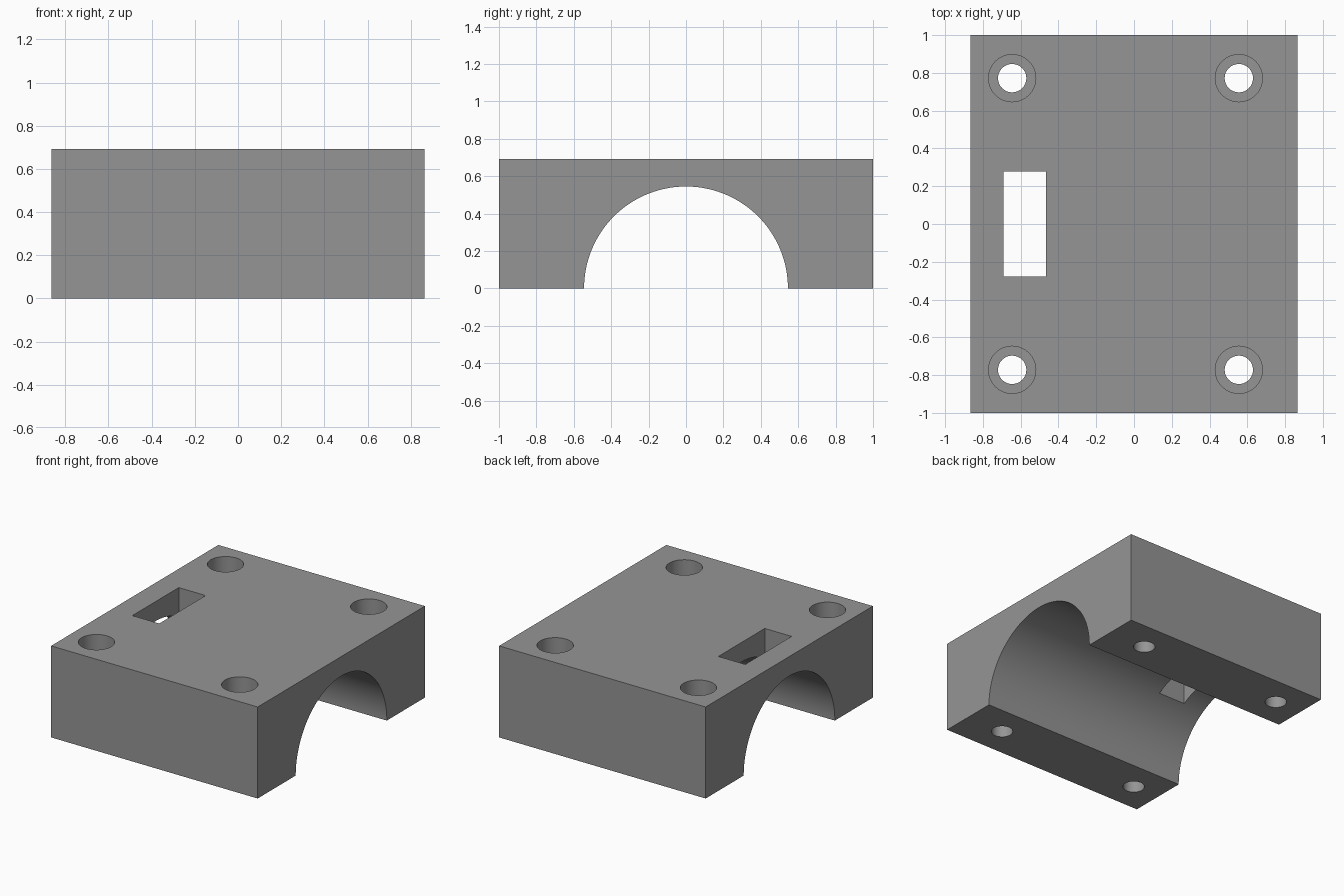
import bpy, math

if "Cube" in bpy.data.objects:
    bpy.data.objects.remove(bpy.data.objects["Cube"])

HX, HY, H = 0.865, 1.0, 0.693     # half width, half length, height
BORE_R = 0.545
HOLE_R, COUNTERBORE_R, COUNTERBORE_DEPTH = 0.075, 0.125, 0.35

grey = bpy.data.materials.new("grey")
grey.diffuse_color = (0.30, 0.30, 0.30, 1)
grey.use_nodes = True
grey.node_tree.nodes["Principled BSDF"].inputs["Base Color"].default_value = grey.diffuse_color


def add_cylinder(name, radius, z0, z1, x, y, sides=48):
    bpy.ops.mesh.primitive_cylinder_add(vertices=sides, radius=radius, depth=z1 - z0,
                                        location=(x, y, (z0 + z1) / 2))
    bpy.context.object.name = name
    return bpy.context.object


def cut(target, cutter):
    cutter.hide_render = True
    mod = target.modifiers.new("cut", 'BOOLEAN')
    mod.operation, mod.solver, mod.object = 'DIFFERENCE', 'EXACT', cutter
    bpy.context.view_layer.objects.active = target
    bpy.ops.object.modifier_apply(modifier=mod.name)
    bpy.data.objects.remove(cutter, do_unlink=True)


# Block with a half-round channel, extruded along x from a y-z profile
steps = 96
profile = [(-HY, 0), (-HY, H), (HY, H), (HY, 0)]
profile += [(BORE_R * math.cos(math.pi * i / steps), BORE_R * math.sin(math.pi * i / steps))
            for i in range(steps + 1)]
n = len(profile)
verts = [(x, y, z) for x in (-HX, HX) for y, z in profile]
faces = [tuple(range(n)), tuple(range(2 * n - 1, n - 1, -1))]
faces += [(i, i + n, (i + 1) % n + n, (i + 1) % n) for i in range(n)]
mesh = bpy.data.meshes.new("clamp_block")
mesh.from_pydata(verts, [], faces)
block = bpy.data.objects.new("clamp_block", mesh)
bpy.context.collection.objects.link(block)
mesh.materials.append(grey)
bpy.context.view_layer.update()
bpy.context.view_layer.objects.active = block
bpy.ops.object.mode_set(mode='EDIT')
bpy.ops.mesh.select_all(action='SELECT')
bpy.ops.mesh.normals_make_consistent(inside=False)
bpy.ops.object.mode_set(mode='OBJECT')

# Four counterbored screw holes
for x in (-0.645, 0.555):
    for y in (-0.772, 0.772):
        cut(block, add_cylinder("screw_hole", HOLE_R, -0.1, H + 0.1, x, y))
        cut(block, add_cylinder("counterbore", COUNTERBORE_R, H - COUNTERBORE_DEPTH, H + 0.1, x, y))

# Rectangular slot down into the channel
bpy.ops.mesh.primitive_cube_add(size=1, location=(-0.578, 0, 0.6))
slot = bpy.context.object
slot.scale = (0.225, 0.555, 0.6)
cut(block, slot)

# Smooth round walls, sharp edges
bpy.ops.object.select_all(action='DESELECT')
block.select_set(True)
bpy.context.view_layer.objects.active = block
bpy.ops.object.shade_smooth_by_angle(angle=math.radians(30))
